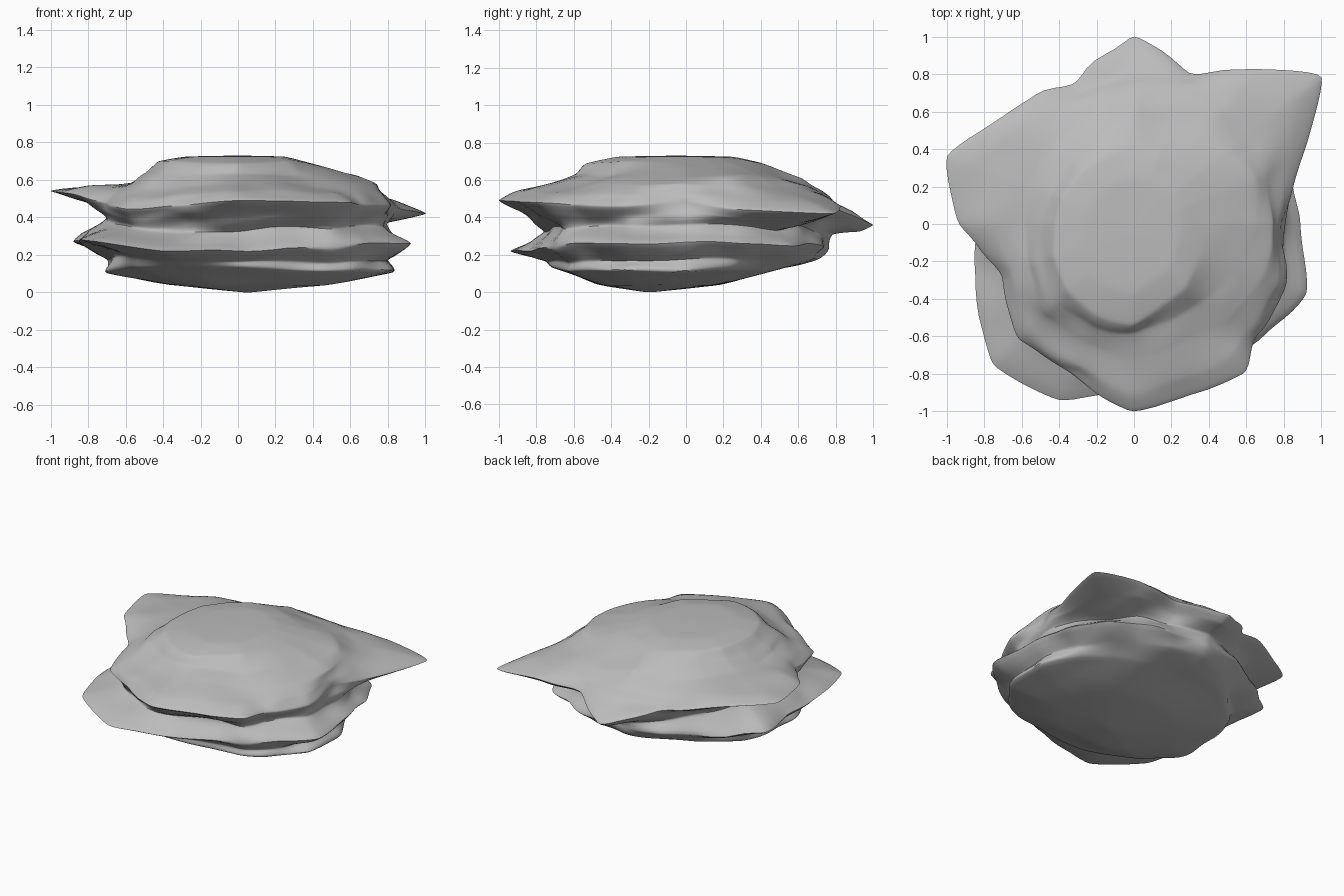
import bpy
import math
from mathutils import Vector, noise

cube = bpy.data.objects.get("Cube")
if cube:
    bpy.data.objects.remove(cube, do_unlink=True)

# Directions, in degrees from +x, at which every rock layer is outlined
BEARINGS = [0, 20, 38, 52, 70, 90, 112, 135, 160, 180, 202, 225, 247, 270, 306, 318, 338]
COUNT = len(BEARINGS)
SPAN_STEPS = 8
LAYER_STEPS = 6
HEIGHT = 0.73


def outline(radii, heights):
    """Turn radii and heights, in hundredths, into one ring of control points."""
    ring = []
    for bearing, radius, height in zip(BEARINGS, radii, heights):
        angle = math.radians(bearing)
        ring.append(Vector((radius * math.cos(angle), radius * math.sin(angle), height)) / 100)
    return ring


def scaled(ring, factor, height, centre):
    """A smaller copy of a ring, drawn towards a centre at another height."""
    return [Vector((centre.x + (p.x - centre.x) * factor,
                    centre.y + (p.y - centre.y) * factor, height)) for p in ring]


def blend(a, b, c, d, t, tension):
    """Cubic blend from b to c, with a and d as neighbours."""
    start, end = (c - a) * tension, (d - b) * tension
    return (b * (2 * t**3 - 3 * t**2 + 1) + start * (t**3 - 2 * t**2 + t)
            + c * (3 * t**2 - 2 * t**3) + end * (t**3 - t**2))


def round_ring(ring):
    """Refine a closed ring of control points."""
    points = []
    for i in range(COUNT):
        a, b, c, d = (ring[(i + k) % COUNT] for k in (-1, 0, 1, 2))
        points += [blend(a, b, c, d, s / SPAN_STEPS, 0.25) for s in range(SPAN_STEPS)]
    return points


def weather(point):
    """Roughen the rock in strata, leaving its far tips, top and bottom in place."""
    reach = math.hypot(point.x, point.y)
    inner = max(0, min(1, (1 - reach) * 6))
    middle = max(0, min(1, point.z * 8, (HEIGHT - point.z) * 8))
    strata = Vector((point.x * 4, point.y * 4, point.z * 12))
    broad = Vector((point.x * 3, point.y * 3, point.z * 4 + 5))
    push = 1 + 0.05 * inner * middle * noise.noise(strata)
    lift = 0.025 * inner * middle * noise.noise(broad)
    return Vector((point.x * push, point.y * push, point.z + lift))


# Rock layers, from the bottom ledge up to the flat cap
bottom_ledge = outline(
    [82, 72, 64, 57, 52, 50, 53, 58, 66, 70, 74, 78, 74, 70, 77, 82, 87],
    [11, 11, 12, 12, 12, 12, 12, 12, 11, 11, 11, 12, 13, 13, 12, 11, 11])
low_groove = outline(
    [79, 76, 75, 71, 70, 70, 67, 66, 70, 69, 72, 82, 80, 73, 78, 81, 83],
    [17, 17, 18, 18, 18, 18, 18, 18, 18, 18, 19, 19, 17, 17, 17, 17, 17])
lower_shelf = outline(
    [88, 90, 89, 83, 78, 77, 76, 79, 91, 85, 92, 106, 102, 88, 85, 91, 99],
    [26, 25, 25, 25, 24, 25, 25, 26, 26, 27, 28, 27, 22, 23, 25, 26, 26])
mid_groove = outline(
    [79, 78, 80, 77, 74, 78, 72, 70, 71, 70, 71, 79, 78, 74, 80, 80, 82],
    [35, 35, 34, 35, 32, 30, 33, 38, 40, 39, 37, 35, 32, 33, 35, 36, 35])
shelf_underside = outline(
    [80, 88, 106, 94, 80, 92, 78, 78, 86, 81, 74, 82, 83, 88, 91, 84, 84],
    [41, 39, 38, 40, 38, 32, 39, 44, 49, 47, 43, 40, 40, 42, 42, 41, 40])
upper_shelf = outline(
    [80, 95, 127, 105, 87, 100, 83, 88, 106, 93, 76, 87, 87, 100, 99, 88, 87],
    [47, 44, 42, 46, 43, 36, 44, 50, 54, 53, 48, 45, 46, 49, 48, 47, 46])
shelf_top = outline(
    [78, 86, 109, 92, 80, 87, 74, 77, 92, 79, 70, 79, 80, 90, 88, 82, 82],
    [52, 50, 48, 51, 50, 43, 50, 54, 56, 56, 53, 51, 52, 54, 53, 52, 52])
shoulder = outline(
    [74, 75, 78, 74, 67, 67, 61, 58, 60, 58, 61, 68, 68, 72, 71, 72, 74],
    [58, 57, 56, 57, 58, 58, 58, 58, 58, 58, 58, 57, 58, 59, 57, 57, 57])
cap_edge = outline(
    [64, 66, 64, 60, 58, 61, 50, 47, 47, 49, 53, 59, 60, 59, 55, 55, 59],
    [63, 62, 62, 62, 62, 62, 64, 64, 64, 64, 64, 63, 63, 64, 62, 62, 62])
cap_rim = outline(
    [38, 39, 40, 40, 38, 41, 39, 39, 41, 42, 46, 50, 52, 53, 44, 41, 39],
    [69, 69, 69, 69, 70, 69, 70, 70, 70, 70, 70, 70, 69, 69, 70, 70, 69])

base_point = Vector((0.05, -0.2, 0))
cap_point = Vector((0, -0.05, HEIGHT))
controls = [
    scaled(bottom_ledge, 0.03, 0, base_point),
    scaled(bottom_ledge, 0.55, 0.04, base_point),
    bottom_ledge, low_groove, lower_shelf, mid_groove,
    shelf_underside, upper_shelf, shelf_top, shoulder, cap_edge, cap_rim,
    scaled(cap_rim, 0.65, 0.724, cap_point),
    scaled(cap_rim, 0.03, HEIGHT, cap_point),
]

# Loft the layers into one closed surface
rings = [round_ring(ring) for ring in controls]
last = len(rings) - 1
width = COUNT * SPAN_STEPS
verts = []
for level in range(last):
    a, b, c, d = (rings[min(max(level + k, 0), last)] for k in (-1, 0, 1, 2))
    for step in range(LAYER_STEPS):
        verts += [weather(blend(*p, step / LAYER_STEPS, 0.2)) for p in zip(a, b, c, d)]
verts += [weather(p) for p in rings[last]]

rows = len(verts) // width
faces = [list(reversed(range(width))), list(range((rows - 1) * width, rows * width))]
for row in range(rows - 1):
    for i in range(width):
        j = (i + 1) % width
        faces.append((row * width + i, row * width + j,
                      (row + 1) * width + j, (row + 1) * width + i))

mesh = bpy.data.meshes.new("layered_rock")
mesh.from_pydata(verts, [], faces)
mesh.update()
rock = bpy.data.objects.new("layered_rock", mesh)
bpy.context.collection.objects.link(rock)

# Plain grey stone
stone = bpy.data.materials.new("grey_stone")
stone.use_nodes = True
colour = (0.5, 0.5, 0.5, 1)
stone.diffuse_color = colour
stone.node_tree.nodes["Principled BSDF"].inputs["Base Color"].default_value = colour
mesh.materials.append(stone)

bpy.ops.object.select_all(action="DESELECT")
rock.select_set(True)
bpy.context.view_layer.objects.active = rock
bpy.ops.object.shade_smooth_by_angle(angle=math.radians(50))
